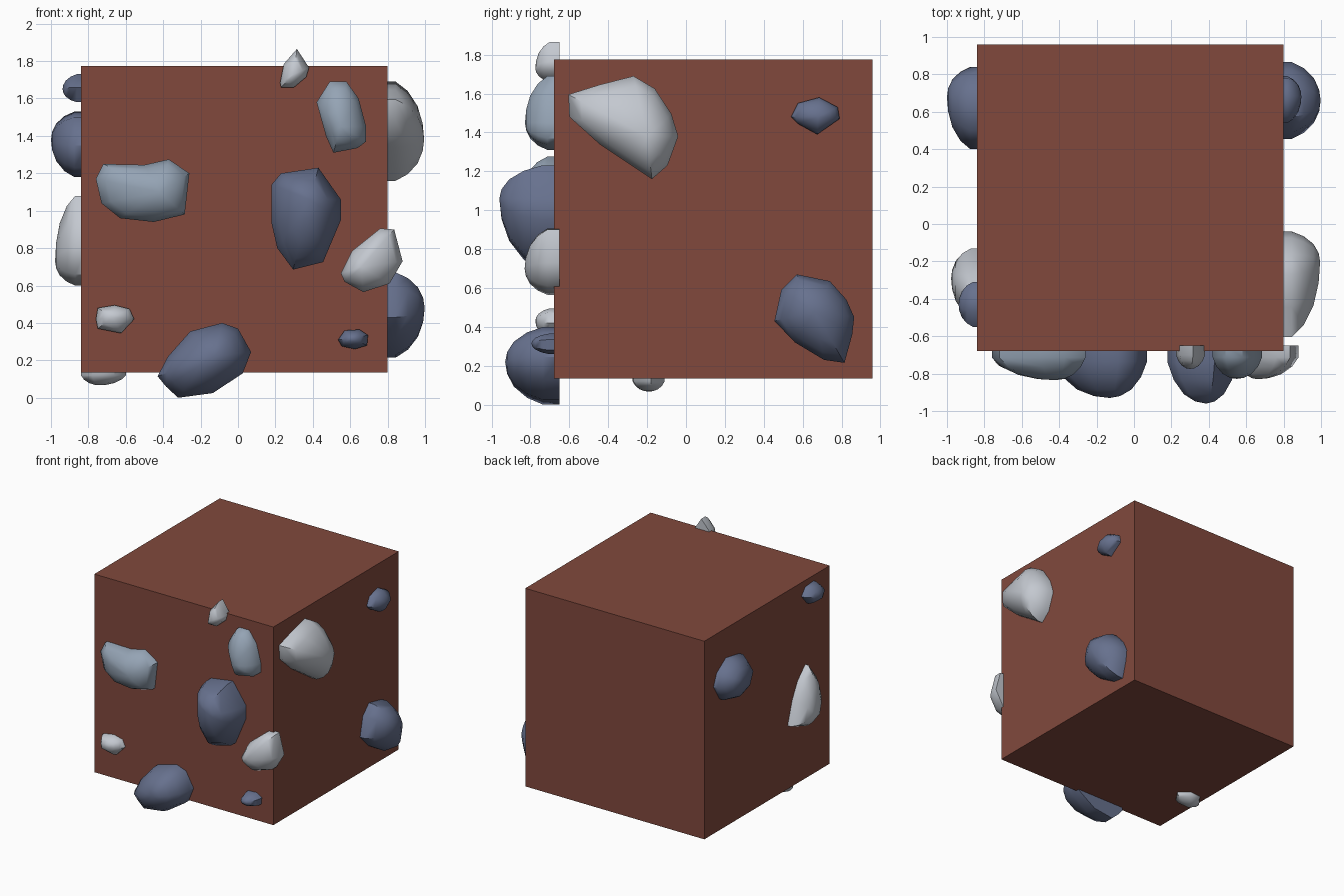
import bpy, bmesh, math
from mathutils import Vector

if "Cube" in bpy.data.objects:
    bpy.data.objects.remove(bpy.data.objects["Cube"])


def material(name, rgb):
    m = bpy.data.materials.new(name)
    m.diffuse_color = (*rgb, 1)
    m.use_nodes = True
    m.node_tree.nodes["Principled BSDF"].inputs["Base Color"].default_value = m.diffuse_color
    return m


BRICK = material("brick_red", (0.22, 0.066, 0.046))
NAVY = material("slate_blue", (0.135, 0.165, 0.27))
STEEL = material("steel_blue", (0.30, 0.37, 0.46))
PALE = material("pale_grey", (0.55, 0.58, 0.63))

# Block limits
X0, X1, Y0, Y1, Z0, Z1 = -0.84, 0.80, -0.68, 0.96, 0.135, 1.775

# Map (u, v, height above the face) to space for each face of the block
FACES = {
    "front": lambda u, v, h: (u, Y0 - h, v),
    "right": lambda u, v, h: (X1 + h, u, v),
    "left": lambda u, v, h: (X0 - h, u, v),
    "bottom": lambda u, v, h: (u, v, Z0 - h),
}
SINK = 0.03  # how far each stone is bedded into the block
DOME = [(0.22, 1.0), (0.55, 0.84), (0.82, 0.58), (0.96, 0.28)]  # height, scale


def finish(name, bm, mat):
    bmesh.ops.recalc_face_normals(bm, faces=bm.faces)
    me = bpy.data.meshes.new(name)
    bm.to_mesh(me)
    bm.free()
    me.materials.append(mat)
    ob = bpy.data.objects.new(name, me)
    bpy.context.collection.objects.link(ob)
    return ob


def stone(name, face, mat, height, peak, outline):
    """Domed pebble: the outline shrinks toward the peak as it rises."""
    place, p, bm = FACES[face], Vector(peak), bmesh.new()
    rings = []
    for h, s in [(-SINK, 1.0)] + [(a * height, b) for a, b in DOME]:
        ring = []
        for pt in outline:
            q = p + (Vector(pt) - p) * s
            ring.append(bm.verts.new(place(q.x, q.y, h)))
        rings.append(ring)
    n = len(outline)
    for a, b in zip(rings, rings[1:]):
        for i in range(n):
            j = (i + 1) % n
            bm.faces.new((a[i], a[j], b[j], b[i]))
    bm.faces.new(rings[0])
    tip = bm.verts.new(place(p.x, p.y, height))
    for i in range(n):
        bm.faces.new((rings[-1][i], rings[-1][(i + 1) % n], tip))
    ob = finish(name, bm, mat)
    bpy.ops.object.select_all(action="DESELECT")
    ob.select_set(True)
    bpy.context.view_layer.objects.active = ob
    bpy.ops.object.shade_smooth_by_angle(angle=math.radians(50))


# Main block
bm = bmesh.new()
bmesh.ops.create_cube(bm, size=1)
for v in bm.verts:
    v.co = ((X0 + X1) / 2 + v.co.x * (X1 - X0),
            (Y0 + Y1) / 2 + v.co.y * (Y1 - Y0),
            (Z0 + Z1) / 2 + v.co.z * (Z1 - Z0))
finish("block", bm, BRICK)

# Front stones
stone("front_stone_long", "front", STEEL, 0.155, (-.42, 1.10),
      [(-.76, 1.17), (-.72, 1.25), (-.50, 1.245), (-.37, 1.275), (-.26, 1.20),
       (-.285, .98), (-.45, .94), (-.63, .96), (-.73, 1.04)])
stone("front_stone_upper", "front", STEEL, 0.148, (.55, 1.45),
      [(.42, 1.58), (.49, 1.69), (.58, 1.69), (.645, 1.60), (.685, 1.45),
       (.685, 1.37), (.64, 1.335), (.51, 1.31), (.47, 1.40)])
stone("front_stone_centre", "front", NAVY, 0.28, (.385, 1.06),
      [(.18, 1.14), (.23, 1.20), (.43, 1.23), (.55, 1.06), (.55, .95),
       (.455, .725), (.295, .685), (.21, .80), (.18, .93)])
stone("front_stone_corner", "front", PALE, 0.15, (.66, .70),
      [(.55, .665), (.61, .785), (.76, .905), (.835, .90), (.88, .73),
       (.81, .61), (.67, .565), (.57, .62)])
stone("front_stone_small_left", "front", PALE, 0.095, (-.67, .43),
      [(-.76, .42), (-.75, .48), (-.66, .495), (-.58, .475), (-.555, .42),
       (-.625, .345), (-.75, .37)])
stone("front_stone_lower", "front", NAVY, 0.25, (-.13, .22),
      [(-.43, .115), (-.375, .22), (-.255, .355), (-.085, .40), (0, .37),
       (.07, .245), (.025, .13), (-.135, .025), (-.32, 0), (-.385, .06)])
stone("front_stone_small_right", "front", NAVY, 0.115, (.61, .315),
      [(.535, .31), (.57, .36), (.65, .365), (.695, .335), (.69, .28),
       (.625, .26), (.555, .275)])
stone("front_stone_top", "front", PALE, 0.095, (.30, 1.73),
      [(.225, 1.685), (.245, 1.785), (.315, 1.865), (.38, 1.765),
       (.365, 1.715), (.30, 1.66), (.23, 1.66)])

# Right stones
stone("right_stone_large", "right", PALE, 0.195, (-.20, 1.38),
      [(-.605, 1.595), (-.60, 1.48), (-.445, 1.34), (-.265, 1.22),
       (-.175, 1.16), (-.095, 1.23), (-.04, 1.38), (-.075, 1.495),
       (-.16, 1.625), (-.27, 1.69), (-.445, 1.645)])
stone("right_stone_small", "right", NAVY, 0.095, (.68, 1.48),
      [(.54, 1.48), (.575, 1.55), (.685, 1.58), (.78, 1.53), (.79, 1.47),
       (.675, 1.39), (.575, 1.445)])
stone("right_stone_lower", "right", NAVY, 0.198, (.66, .48),
      [(.455, .43), (.49, .59), (.57, .67), (.74, .635), (.825, .54),
       (.865, .45), (.855, .36), (.815, .215), (.71, .23), (.56, .32)])

# Left stones
stone("left_stone_small", "left", NAVY, 0.098, (-.43, 1.65),
      [(-.31, 1.66), (-.36, 1.72), (-.47, 1.73), (-.55, 1.66),
       (-.50, 1.58), (-.38, 1.58)])
stone("left_stone_upper", "left", NAVY, 0.16, (.68, 1.38),
      [(.84, 1.35), (.80, 1.45), (.68, 1.53), (.50, 1.50), (.40, 1.35),
       (.45, 1.23), (.60, 1.18), (.76, 1.22)])
stone("left_stone_tall", "left", PALE, 0.138, (-.29, .73),
      [(-.13, .66), (-.19, .85), (-.26, .98), (-.36, 1.08), (-.46, .95),
       (-.50, .80), (-.46, .66), (-.30, .60)])

# Underside stone
stone("bottom_stone", "bottom", PALE, 0.068, (-.74, -.19),
      [(-.84, -.20), (-.78, -.12), (-.68, -.11), (-.60, -.18),
       (-.66, -.27), (-.78, -.275)])
